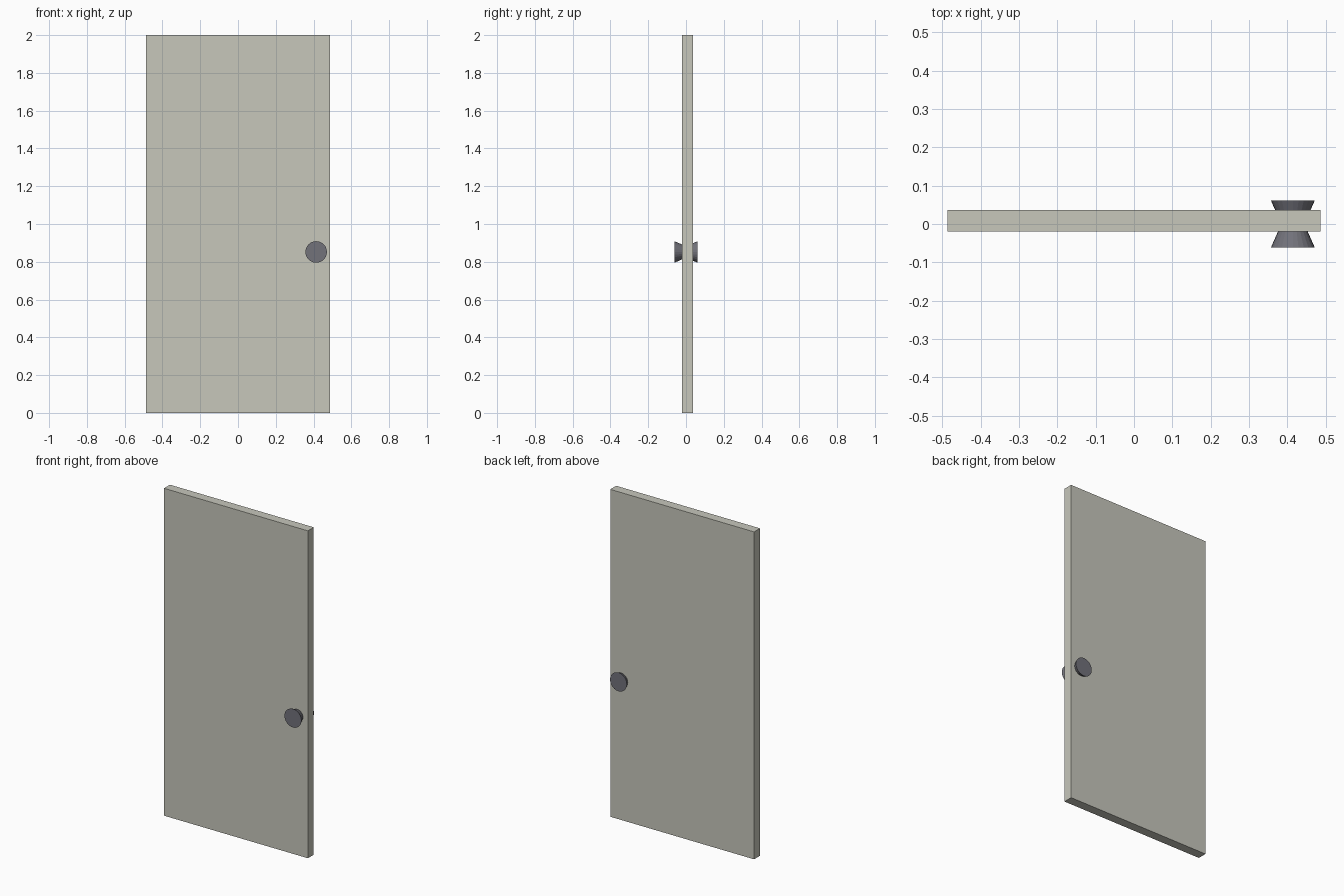
import bpy, bmesh, math
from mathutils import Matrix, Vector

if "Cube" in bpy.data.objects:
    bpy.data.objects.remove(bpy.data.objects["Cube"])


def material(name, color):
    m = bpy.data.materials.new(name)
    m.diffuse_color = (*color, 1)
    m.use_nodes = True
    m.node_tree.nodes["Principled BSDF"].inputs["Base Color"].default_value = m.diffuse_color
    return m


def add_object(name, bm, mat):
    bmesh.ops.recalc_face_normals(bm, faces=bm.faces)
    mesh = bpy.data.meshes.new(name)
    bm.to_mesh(mesh)
    bm.free()
    mesh.materials.append(mat)
    obj = bpy.data.objects.new(name, mesh)
    bpy.context.collection.objects.link(obj)
    return obj


paint = material("door_grey_cream", (0.57, 0.57, 0.50))
metal = material("knob_dark_grey", (0.168, 0.168, 0.195))

# Door slab
Y0, Y1 = -0.020, 0.037
bm = bmesh.new()
bmesh.ops.create_cube(bm, size=1)
bmesh.ops.scale(bm, vec=(0.972, Y1 - Y0, 2.0), verts=bm.verts)
bmesh.ops.translate(bm, vec=(0, (Y0 + Y1) / 2, 1.0), verts=bm.verts)
add_object("door_slab", bm, paint)

# Flared knobs, widening away from the door on both sides
DEPTH = 0.061
for name, side in (("front_knob", -1), ("back_knob", 1)):
    bm = bmesh.new()
    bmesh.ops.create_cone(bm, cap_ends=True, segments=24,
                          radius1=0.030, radius2=0.057, depth=DEPTH)
    turn = Matrix.Rotation(-side * math.pi / 2, 4, 'X')
    place = Matrix.Translation(Vector((0.414, side * DEPTH / 2, 0.852)))
    bmesh.ops.transform(bm, matrix=place @ turn, verts=bm.verts)
    add_object(name, bm, metal)
